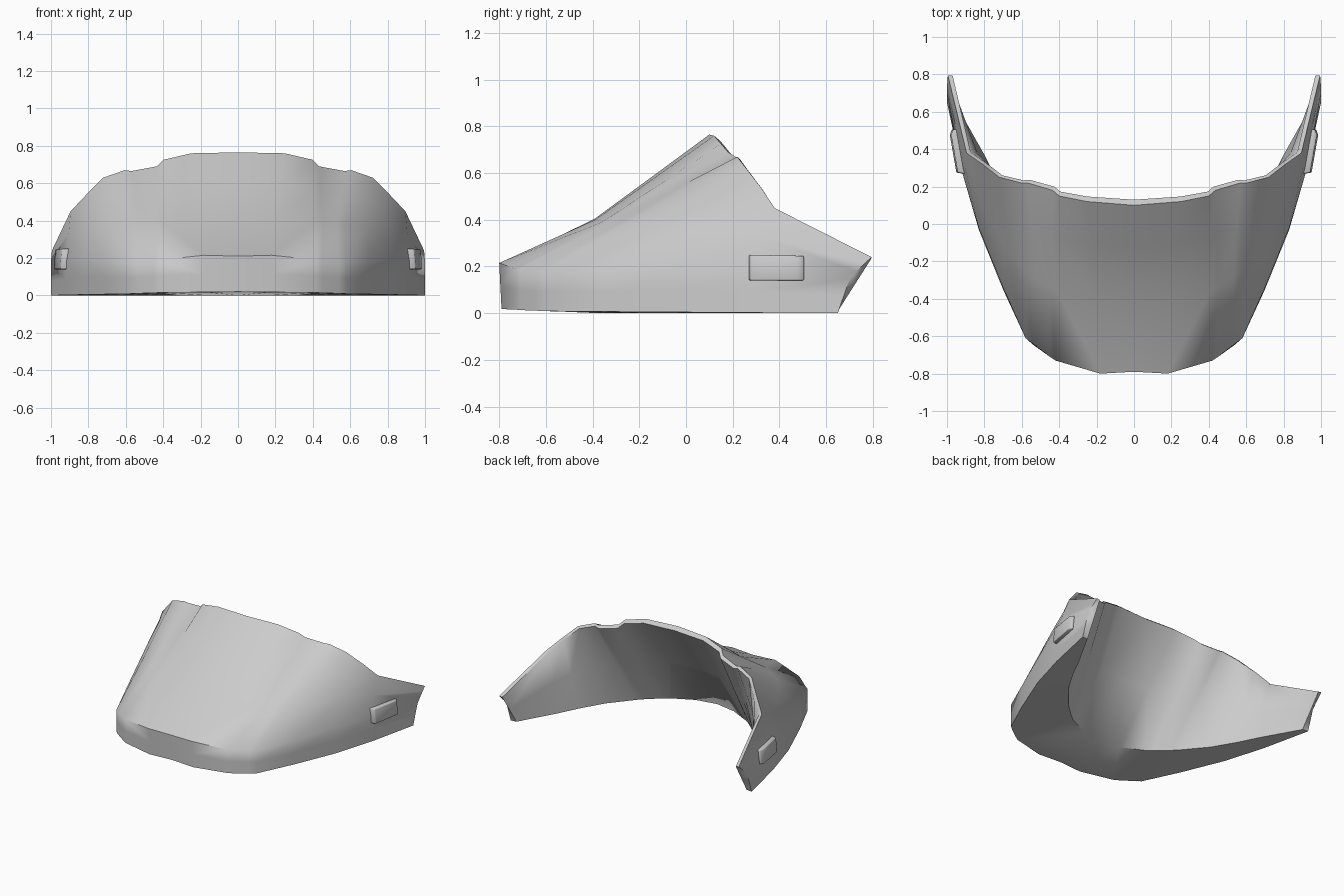
import bpy, bmesh, math
from mathutils import Vector

if "Cube" in bpy.data.objects:
    bpy.data.objects.remove(bpy.data.objects["Cube"])

# Half sections from the centre to the rear tip of the side arm:
# bottom x, y | shoulder y, z | middle x, y, z | top rim x, y, z | inner foot x, y
SECTIONS = [
    (0.00, -0.78, -0.79, 0.21, 0.00, -0.39, 0.405, 0.00, 0.10, 0.765, 0.00, -0.37),
    (0.18, -0.79, -0.80, 0.215, 0.19, -0.39, 0.40, 0.25, 0.12, 0.76, 0.16, -0.34),
    (0.42, -0.73, -0.73, 0.19, 0.41, -0.36, 0.39, 0.40, 0.15, 0.725, 0.32, -0.26),
    (0.45, -0.71, -0.71, 0.19, 0.45, -0.34, 0.385, 0.435, 0.18, 0.69, 0.36, -0.23),
    (0.54, -0.645, -0.64, 0.18, 0.53, -0.29, 0.38, 0.57, 0.22, 0.665, 0.45, -0.15),
    (0.58, -0.61, -0.61, 0.18, 0.57, -0.27, 0.375, 0.605, 0.22, 0.67, 0.49, -0.11),
    (0.70, -0.35, -0.34, 0.18, 0.69, -0.12, 0.37, 0.72, 0.25, 0.63, 0.63, 0.06),
    (0.83, -0.03, -0.02, 0.20, 0.81, 0.10, 0.36, 0.81, 0.32, 0.54, 0.73, 0.23),
    (0.92, 0.28, 0.28, 0.18, 0.905, 0.31, 0.33, 0.895, 0.38, 0.45, 0.80, 0.37),
    (1.00, 0.65, 0.70, 0.145, 1.00, 0.73, 0.18, 0.995, 0.795, 0.24, 0.955, 0.645),
]
LAST = len(SECTIONS) - 1


def make_object(name, bm):
    bmesh.ops.recalc_face_normals(bm, faces=bm.faces)
    mesh = bpy.data.meshes.new(name)
    bm.to_mesh(mesh)
    bm.free()
    ob = bpy.data.objects.new(name, mesh)
    bpy.context.collection.objects.link(ob)
    m = ob.modifiers.new("mirror", 'MIRROR')
    m.merge_threshold = 0.001
    return ob


def finish(ob, degrees):
    """Apply the modifiers, then smooth everything but the sharp edges."""
    bpy.ops.object.select_all(action='DESELECT')
    ob.select_set(True)
    bpy.context.view_layer.objects.active = ob
    for name in [m.name for m in ob.modifiers]:
        bpy.ops.object.modifier_apply(modifier=name)
    bpy.ops.object.shade_smooth_by_angle(angle=math.radians(degrees))


def section(i, row):
    """Closed wedge section: outer skin, top rim, inner wall, inner foot."""
    bx, by, sy, sz, mx, my, mz, tx, ty, tz, fx, fy = row
    t = i / LAST
    base = Vector((bx, by, 0.02 * (1 - t)))
    shoulder = Vector((bx, sy, sz))
    middle = Vector((mx, my, mz))
    top = Vector((tx, ty, tz))
    upper = middle.lerp(top, 0.55)
    if i in (3, 4):     # groove floor
        upper.z += 0.015
    rim = top + Vector((-0.025 * t, 0.03 * (1 - t), -0.02 * (1 - t) - 0.004))
    foot = Vector((fx, fy, 0.0))
    return (base, base.lerp(shoulder, 0.5), shoulder, middle, upper, top,
            rim, rim.lerp(foot, 0.5), foot)


# Curved shield: raised centre panel, two rim grooves, wedge-shaped thickness
bm = bmesh.new()
columns = [[bm.verts.new(p) for p in section(i, r)] for i, r in enumerate(SECTIONS)]
n = len(columns[0])
for a, b in zip(columns, columns[1:]):
    for r in range(n):
        s = (r + 1) % n
        bm.faces.new((a[r], b[r], b[s], a[s]))
# rear end of the arm, as strips between outer skin and inner wall
e = columns[-1]
for quad in ((0, 1, 8), (1, 2, 7, 8), (2, 3, 7), (3, 4, 6, 7), (4, 5, 6)):
    bm.faces.new([e[k] for k in quad])
shield = make_object("shield_shell", bm)
finish(shield, 62)

# Raised side tabs, tapering out of the arms
bm = bmesh.new()
plan = [(0.89, 0.265), (0.95, 0.275), (0.985, 0.475), (0.975, 0.505), (0.94, 0.505)]
low = [bm.verts.new((x, y, 0.14)) for x, y in plan]
high = [bm.verts.new((x - 0.008, y, 0.25 - 0.02 * (y - 0.27))) for x, y in plan]
bm.faces.new(low[::-1])
bm.faces.new(high)
for i in range(len(plan)):
    j = (i + 1) % len(plan)
    bm.faces.new((low[i], low[j], high[j], high[i]))
tab = make_object("side_tab", bm)
bevel = tab.modifiers.new("soft_edges", 'BEVEL')
bevel.width = 0.006
bevel.segments = 2
finish(tab, 60)
